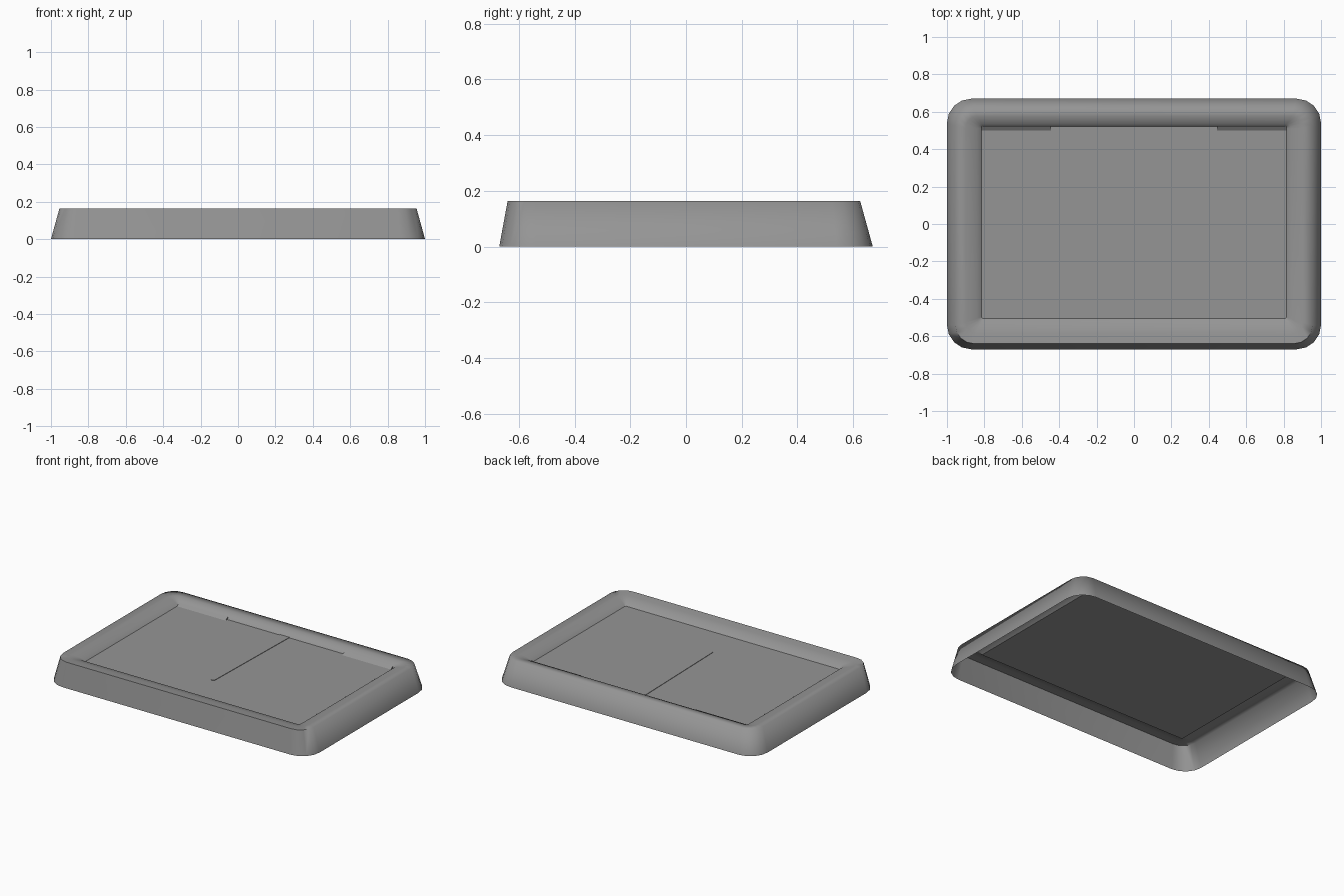
import bpy, bmesh, math

cube = bpy.data.objects.get("Cube")
if cube:
    bpy.data.objects.remove(cube, do_unlink=True)

grey = bpy.data.materials.new("mid_grey")
grey.use_nodes = True
colour = (0.3, 0.3, 0.3, 1)
grey.diffuse_color = colour
grey.node_tree.nodes["Principled BSDF"].inputs["Base Color"].default_value = colour

FLOOR = 0.125
STEPS = 5


def finish(name, bm, smooth=None):
    mesh = bpy.data.meshes.new(name)
    bm.to_mesh(mesh)
    bm.free()
    mesh.materials.append(grey)
    obj = bpy.data.objects.new(name, mesh)
    bpy.context.collection.objects.link(obj)
    if smooth:
        bpy.ops.object.select_all(action="DESELECT")
        obj.select_set(True)
        bpy.context.view_layer.objects.active = obj
        bpy.ops.object.shade_smooth_by_angle(angle=math.radians(smooth))
    return obj


def rounded_ring(half_x, front, back, radius, z):
    """Counter-clockwise outline of a rounded rectangle."""
    points = []
    corners = ((1, 1), (-1, 1), (-1, -1), (1, -1))
    for i, (sx, sy) in enumerate(corners):
        cx = sx * (half_x - radius)
        cy = back - radius if sy > 0 else front + radius
        for k in range(STEPS):
            a = math.pi / 2 * (i + k / (STEPS - 1))
            points.append((cx + radius * math.cos(a), cy + radius * math.sin(a), z))
    return points


def prism(name, outline, bottom, top):
    bm = bmesh.new()
    face = bm.faces.new([bm.verts.new((x, y, bottom)) for x, y in outline])
    up = bmesh.ops.extrude_face_region(bm, geom=[face])["geom"]
    moved = [v for v in up if isinstance(v, bmesh.types.BMVert)]
    bmesh.ops.translate(bm, verts=moved, vec=(0, 0, top - bottom))
    bmesh.ops.recalc_face_normals(bm, faces=bm.faces)
    return finish(name, bm)


# Rim: open shell lofted from the outer foot over the crest to the floor
sections = [
    (1.0, -0.67, 0.67, 0.13, 0),
    (0.955, -0.64, 0.625, 0.1, 0.163),
    (0.90, -0.585, 0.575, 0.06, 0.158),
    (0.84, -0.53, 0.535, 0.025, 0.145),
    (0.815, -0.505, 0.52, 0.008, FLOOR),
]
bm = bmesh.new()
rings = [[bm.verts.new(p) for p in rounded_ring(*s)] for s in sections]
for low, high in zip(rings, rings[1:]):
    for i in range(len(low)):
        j = (i + 1) % len(low)
        bm.faces.new((low[i], low[j], high[j], high[i]))
finish("rim", bm, smooth=80)

# Floor panel
bm = bmesh.new()
bm.faces.new([bm.verts.new(p) for p in rounded_ring(*sections[-1])])
finish("floor_panel", bm)

# Sloped fillets along the back wall, either side of the centre
for side, name in ((-1, "right_back_fillet"), (1, "left_back_fillet")):
    bm = bmesh.new()
    ends = []
    for x in (0.445 * side, 0.815 * side):
        ends.append([bm.verts.new((x, y, z)) for y, z in
                     ((0.5, FLOOR), (0.525, FLOOR), (0.525, 0.142))])
    a, b = ends
    bm.faces.new(a)
    bm.faces.new(b)
    for i in range(3):
        j = (i + 1) % 3
        bm.faces.new((a[i], a[j], b[j], b[i]))
    bmesh.ops.recalc_face_normals(bm, faces=bm.faces)
    finish(name, bm)

# Slim tapered rib with a rounded tip on the floor
tip = [(-0.01 + 0.017 * math.cos(a), -0.255 + 0.017 * math.sin(a))
       for a in (math.pi * (1 + k / 6) for k in range(7))]
prism("tapered_rib", [(0.027, 0.525), (-0.045, 0.525)] + tip, FLOOR, FLOOR + 0.003)
